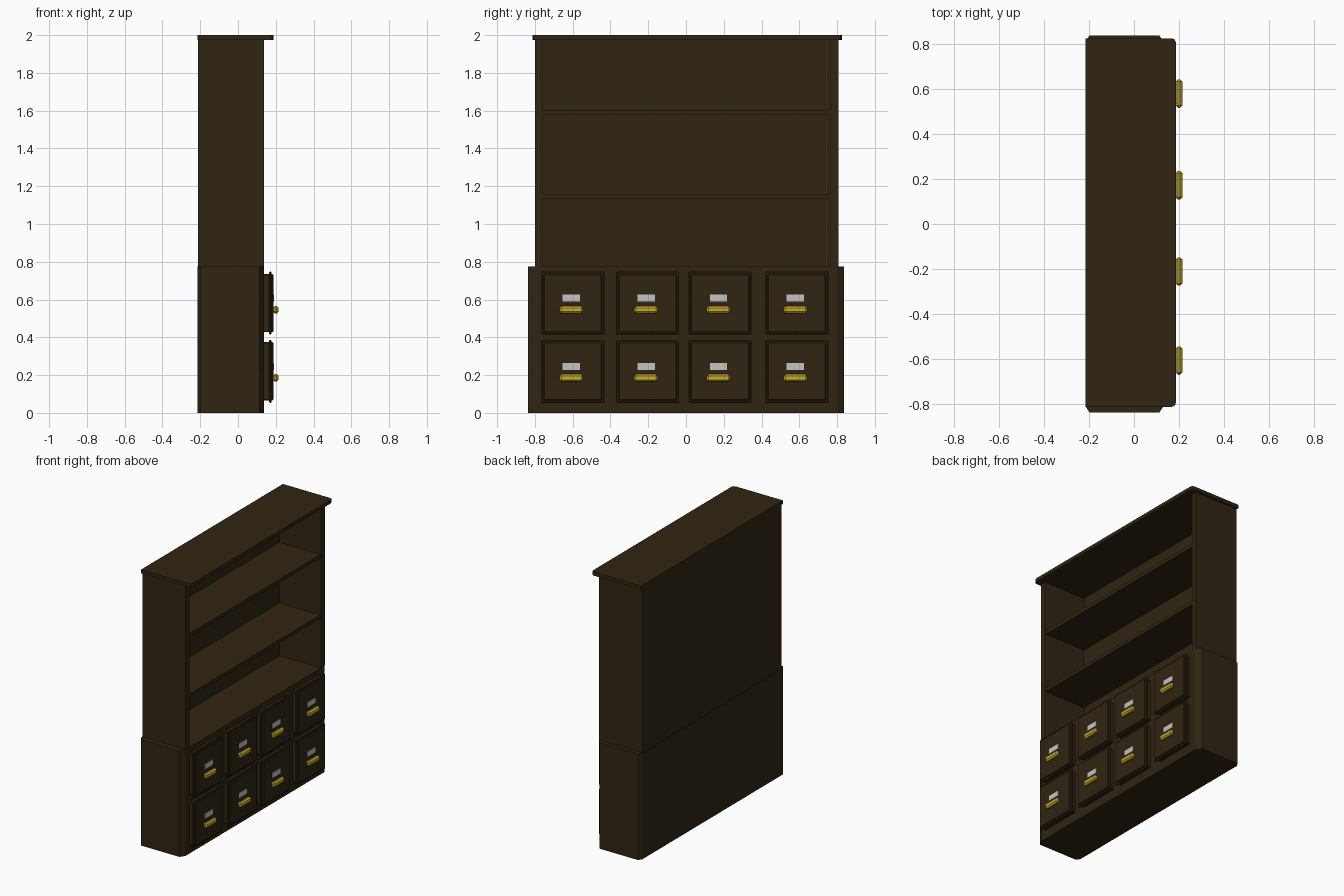
import bpy, bmesh

if "Cube" in bpy.data.objects:
    bpy.data.objects.remove(bpy.data.objects["Cube"])


def material(name, rgb):
    m = bpy.data.materials.new(name)
    m.diffuse_color = (*rgb, 1)
    m.use_nodes = True
    m.node_tree.nodes["Principled BSDF"].inputs["Base Color"].default_value = m.diffuse_color
    return m


WOOD = material("dark_wood", (0.030, 0.018, 0.0065))
BRASS = material("brass", (0.60, 0.42, 0.025))
CARD = material("label_card", (0.55, 0.55, 0.55))


def finish(bm, name, mat):
    bmesh.ops.recalc_face_normals(bm, faces=bm.faces)
    me = bpy.data.meshes.new(name)
    bm.to_mesh(me)
    bm.free()
    me.materials.append(mat)
    ob = bpy.data.objects.new(name, me)
    bpy.context.collection.objects.link(ob)
    return ob


def box(name, x, y, z, mat=WOOD, bevel=0):
    bm = bmesh.new()
    bmesh.ops.create_cube(bm, size=1)
    for v in bm.verts:
        v.co = [(a + b) / 2 + c * (b - a) for (a, b), c in zip((x, y, z), v.co)]
    if bevel:
        bmesh.ops.bevel(bm, geom=bm.edges[:], offset=bevel, segments=1,
                        profile=0.5, affect='EDGES')
    return finish(bm, name, mat)


def prism(name, outline, z0, z1, mat=WOOD):
    bm = bmesh.new()
    face = bm.faces.new([bm.verts.new((x, y, z0)) for x, y in outline])
    ext = bmesh.ops.extrude_face_region(bm, geom=[face])
    for g in ext["geom"]:
        if isinstance(g, bmesh.types.BMVert):
            g.co.z = z1
    return finish(bm, name, mat)


# Lower cabinet with chamfered vertical corners
half = [(0.137, 0.80), (0.113, 0.837), (-0.198, 0.837), (-0.215, 0.81)]
prism("base_cabinet", half + [(x, -y) for x, y in reversed(half)], 0, 0.775)

# Open bookcase above: sides, back and shelves
box("side_panel_near", (-0.213, 0.137), (-0.80, -0.757), (0.775, 1.975))
box("side_panel_far", (-0.213, 0.137), (0.762, 0.807), (0.775, 1.975))
box("back_panel", (-0.213, -0.20), (-0.757, 0.762), (0.775, 1.975))
for i, (lo, hi) in enumerate([(1.135, 1.160), (1.576, 1.602)]):
    box(f"shelf_{i + 1}", (-0.20, 0.132), (-0.757, 0.762), (lo, hi))

# Overhanging top with softened front corners
prism("top_board", [(-0.215, -0.812), (0.168, -0.812), (0.181, -0.806), (0.187, -0.792),
                    (0.187, 0.805), (0.181, 0.819), (0.168, 0.825), (-0.215, 0.825)],
      1.974, 2.0)

# Drawers: block with a thin lip, brass pull and label
for row, zc in enumerate((0.220, 0.581)):
    for col, yc in enumerate((-0.599, -0.203, 0.180, 0.587)):
        tag = f"{row + 1}_{col + 1}"
        hy = yc - 0.008
        box("drawer_front_" + tag, (0.13, 0.187), (yc - 0.155, yc + 0.155),
            (zc - 0.154, zc + 0.154), bevel=0.005)
        box("drawer_lip_" + tag, (0.165, 0.178), (yc - 0.167, yc + 0.167),
            (zc - 0.167, zc + 0.167), bevel=0.005)
        box("drawer_pull_" + tag, (0.185, 0.215), (hy - 0.063, hy + 0.063),
            (zc - 0.055, zc - 0.015), BRASS, 0.010)
        box("drawer_label_" + tag, (0.186, 0.190), (hy - 0.046, hy + 0.046),
            (zc + 0.008, zc + 0.045), CARD)
